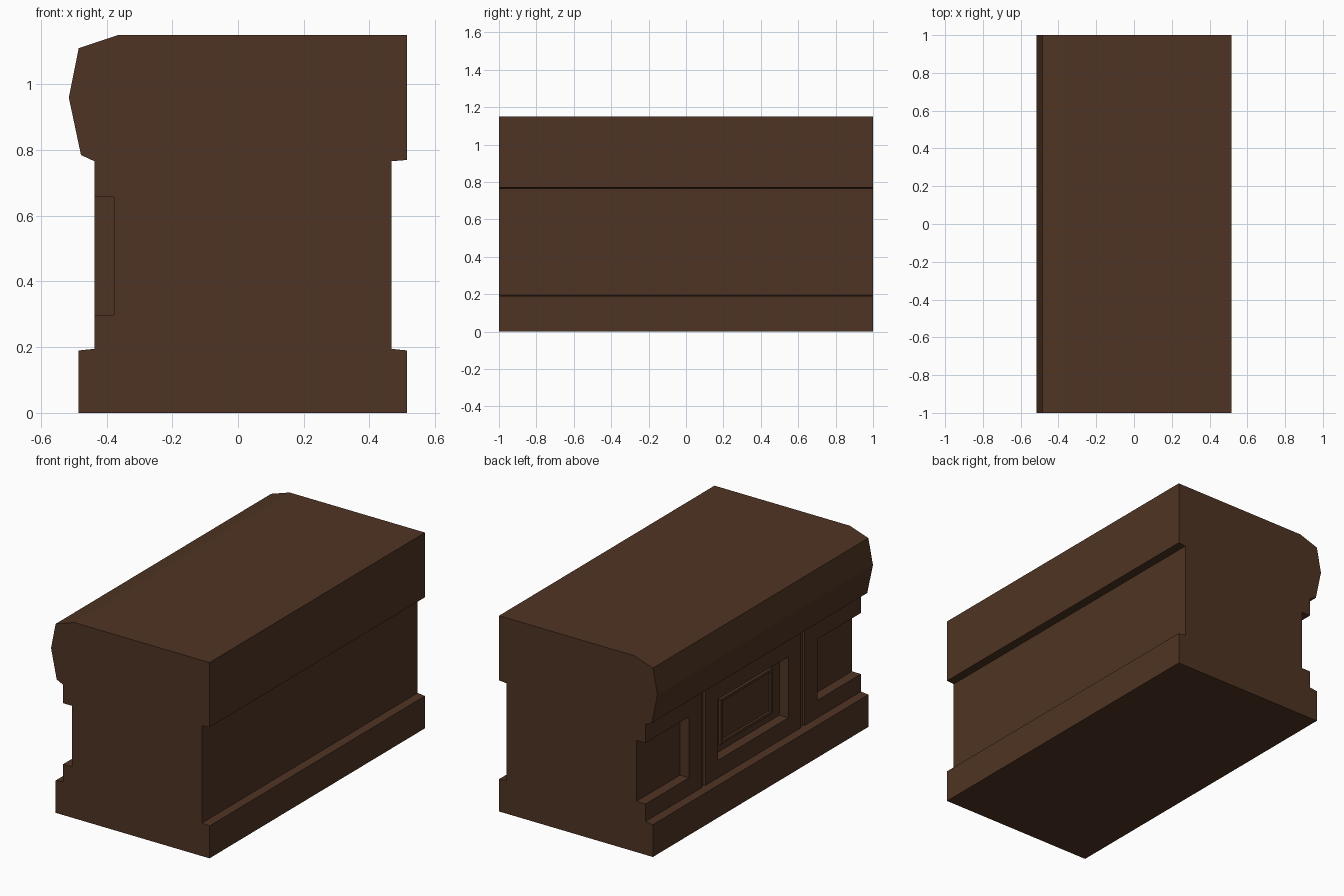
import bpy, bmesh, math

if "Cube" in bpy.data.objects:
    bpy.data.objects.remove(bpy.data.objects["Cube"])

wood = bpy.data.materials.new("dark brown wood")
wood.diffuse_color = (0.078, 0.034, 0.017, 1)
wood.use_nodes = True
wood.node_tree.nodes["Principled BSDF"].inputs["Base Color"].default_value = wood.diffuse_color


def add_object(name, bm):
    bmesh.ops.recalc_face_normals(bm, faces=bm.faces)
    mesh = bpy.data.meshes.new(name)
    bm.to_mesh(mesh)
    bm.free()
    mesh.materials.append(wood)
    obj = bpy.data.objects.new(name, mesh)
    bpy.context.collection.objects.link(obj)
    return obj


def box_bm(x0, x1, y0, y1, z0, z1):
    bm = bmesh.new()
    bmesh.ops.create_cube(bm, size=1)
    for v in bm.verts:
        v.co = ((x0 + x1) / 2 + v.co.x * (x1 - x0),
                (y0 + y1) / 2 + v.co.y * (y1 - y0),
                (z0 + z1) / 2 + v.co.z * (z1 - z0))
    return bm


# Counter body: one profile swept along y
profile = [(-0.485, 0), (0.515, 0), (0.515, 0.19), (0.467, 0.195),
           (0.467, 0.766), (0.515, 0.77), (0.515, 1.15), (-0.365, 1.15),
           (-0.485, 1.11), (-0.515, 0.96), (-0.478, 0.785), (-0.437, 0.766),
           (-0.437, 0.195), (-0.485, 0.19)]
bm = bmesh.new()
face = bm.faces.new([bm.verts.new((x, -1, z)) for x, z in profile])
swept = bmesh.ops.extrude_face_region(bm, geom=[face])["geom"]
bmesh.ops.translate(bm, vec=(0, 2, 0),
                    verts=[g for g in swept if isinstance(g, bmesh.types.BMVert)])
body = add_object("counter_body", bm)

# Cutters: centre panel recess, open end recesses, rounded seams between panels
cutters = [add_object("recess_cutter", box_bm(-0.6, -0.378, a, b, 0.298, 0.657))
           for a, b in ((-0.326, 0.326), (0.597, 1.1), (-1.1, -0.597))]
for side in (-1, 1):
    bm = bmesh.new()
    bmesh.ops.create_cone(bm, cap_ends=True, segments=8, radius1=0.016,
                          radius2=0.016, depth=0.571)
    bmesh.ops.translate(bm, vec=(-0.437, side * 0.461, 0.4805), verts=bm.verts)
    cutters.append(add_object("seam_cutter", bm))

for cutter in cutters:
    cutter.hide_render = True
    mod = body.modifiers.new("cut", "BOOLEAN")
    mod.operation = "DIFFERENCE"
    mod.solver = "EXACT"
    mod.object = cutter

# Bake the cuts and drop the cutters
deps = bpy.context.evaluated_depsgraph_get()
cut_mesh = bpy.data.meshes.new_from_object(body.evaluated_get(deps))
body.modifiers.clear()
body.data = cut_mesh
for cutter in cutters:
    bpy.data.objects.remove(cutter)

# Raised panel in the centre recess with a sunken middle
bm = box_bm(-0.394, -0.377, -0.24, 0.24, 0.345, 0.61)
bm.normal_update()
front = [f for f in bm.faces if f.normal.x < -0.9]
bmesh.ops.inset_region(bm, faces=front, thickness=0.022, depth=0)
bmesh.ops.inset_region(bm, faces=front, thickness=0.008, depth=-0.008)
add_object("centre_panel", bm)
